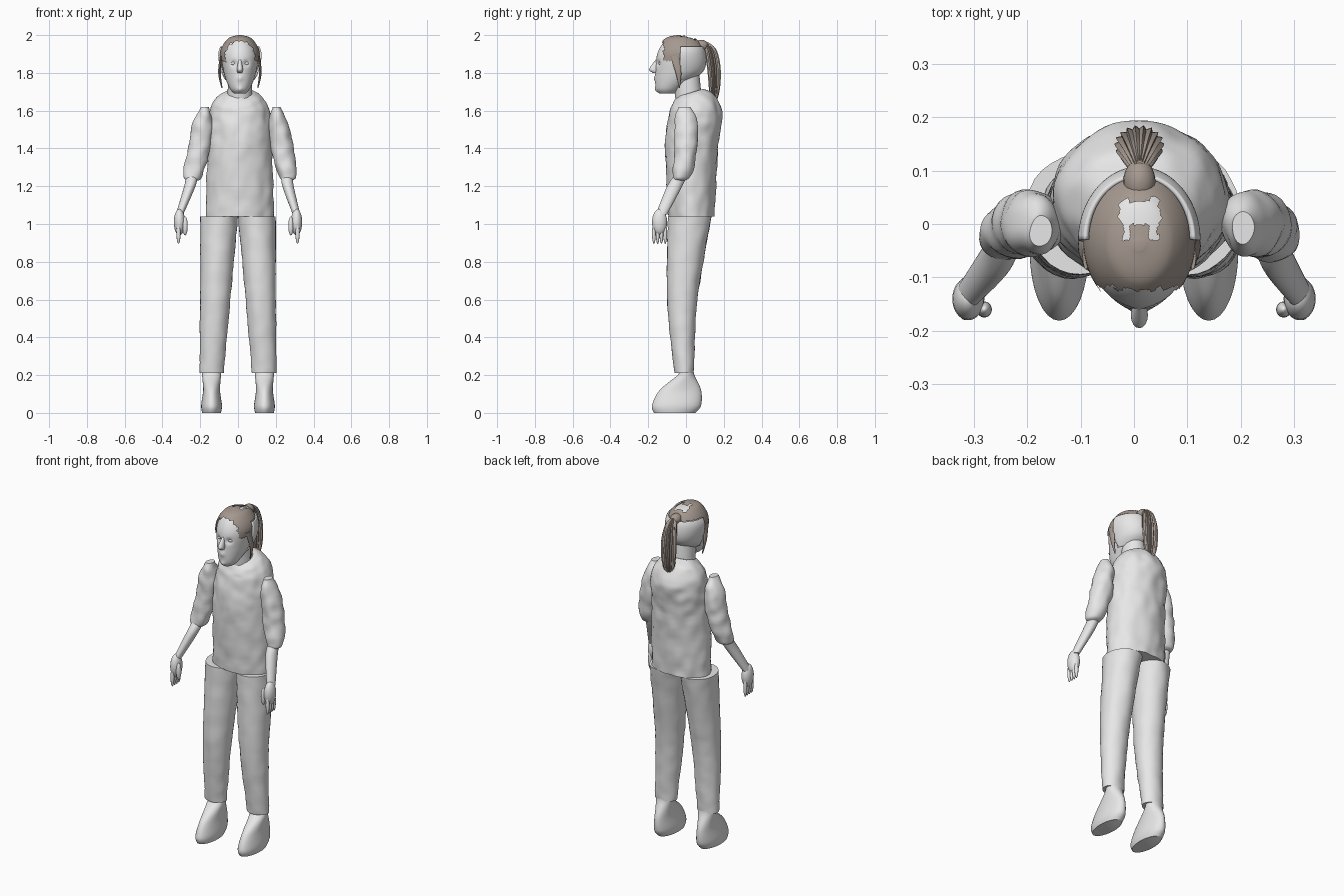
import bpy, bmesh, math
from mathutils import Vector, noise

cube = bpy.data.objects.get("Cube")
if cube:
    bpy.data.objects.remove(cube, do_unlink=True)


def material(name, colour):
    mat = bpy.data.materials.new(name)
    mat.use_nodes = True
    mat.diffuse_color = (*colour, 1)
    bsdf = next(n for n in mat.node_tree.nodes if n.type == "BSDF_PRINCIPLED")
    bsdf.inputs["Base Color"].default_value = (*colour, 1)
    return mat


GREY = material("plain grey", (.8, .8, .8))
BROWN = material("hair brown", (.38, .32, .28))
MIDDLE = .01  # the body's own centre line


def spline(rings, steps):
    """Smoothly interpolate the ring parameters."""
    rings = [Vector(ring) for ring in rings]
    last = len(rings) - 1
    for i in range(last):
        start, end = rings[i], rings[i + 1]
        leave = (end - rings[max(i - 1, 0)]) / 2
        arrive = (rings[min(i + 2, last)] - start) / 2
        for k in range(steps):
            t = k / steps
            u = 1 - t
            ease = t * t * (3 - 2 * t)
            yield start.lerp(end, ease) + leave * t * u * u - arrive * t * t * u
    yield rings[last]


def loft(name, rings, mat=GREY, sides=32, steps=8, bump=0, ribs=0, shape=None, keep=None):
    """Skin elliptical rings (x, y, z, x radius, y radius) into one part."""
    bm = bmesh.new()
    loops = []
    for x, y, z, rx, ry in spline(rings, steps):
        loop = []
        for i in range(sides):
            angle = math.tau * i / sides
            out = Vector((math.cos(angle), math.sin(angle), 0))
            flute = 1 + .1 * math.cos(ribs * angle) if ribs else 1
            co = Vector((x + flute * rx * out.x, y + flute * ry * out.y, z))
            if bump:
                co += out * bump * noise.noise(co * 18)
            if shape:
                shape(co)
            loop.append(bm.verts.new(co))
        loops.append(loop)
    for low, high in zip(loops, loops[1:]):
        for i in range(sides):
            bm.faces.new((low[i - 1], low[i], high[i], high[i - 1]))
    bm.faces.new(loops[0])
    bm.faces.new(loops[-1])
    bmesh.ops.recalc_face_normals(bm, faces=bm.faces)
    if keep:
        drop = [f for f in bm.faces if not keep(f.calc_center_median())]
        bmesh.ops.delete(bm, geom=drop, context="FACES")
    mesh = bpy.data.meshes.new(name)
    bm.to_mesh(mesh)
    bm.free()
    mesh.materials.append(mat)
    obj = bpy.data.objects.new(name, mesh)
    bpy.context.scene.collection.objects.link(obj)
    bpy.ops.object.select_all(action="DESELECT")
    obj.select_set(True)
    bpy.context.view_layer.objects.active = obj
    bpy.ops.object.shade_smooth_by_angle(angle=math.radians(50))
    return obj


def central(rings):
    return [(MIDDLE, *ring) for ring in rings]


def ellipsoid(x, y, z, rx, ry, rz, parts=10):
    """Rings of an ellipsoid, for use with a loft."""
    rings = []
    for k in range(parts + 1):
        angle = math.pi * k / parts
        width = max(math.sin(angle), .05)
        rings.append((x, y, z - rz * math.cos(angle), rx * width, ry * width))
    return rings


def mirrored(name, rings, shift=0, **options):
    """Build a part on both sides; the shift moves the upper part towards +x."""
    for side, sign in (("left", 1), ("right", -1)):
        placed = [(sign * x + shift * min(1, max(0, (z - 1.1) * 5)), y, z, rx, ry)
                  for x, y, z, rx, ry in rings]
        loft(f"{side}_{name}", placed, **options)


# Torso with a neckline that dips at the front
def neckline(co):
    co.z += (co.y - .04) * 3 * max(co.z - 1.6, 0)


loft("torso", central([
    (.03, 1.04, .18, .12), (.03, 1.4, .17, .14), (.05, 1.58, .16, .14),
    (.04, 1.66, .13, .11), (.02, 1.7, .08, .07)]),
    sides=64, steps=12, bump=.008, shape=neckline)
loft("neck", central([(.02, 1.6, .07, .07), (0, 1.8, .06, .07)]))

# Trousers and feet
mirrored("trouser_leg", [
    (.14, -.01, .21, .065, .05), (.12, -.02, .6, .08, .08),
    (.1, .02, 1.04, .1, .115)], steps=14, bump=.004)
mirrored("foot", [
    (.14, -.06, 0, .05, .11), (.14, -.05, .04, .055, .13),
    (.14, -.03, .12, .045, .11), (.14, 0, .2, .05, .045), (.14, 0, .23, .05, .04)])

# Arms: rolled sleeves, forearms and hands
mirrored("sleeve", [
    (.25, -.03, 1.23, .03, .03), (.25, -.02, 1.26, .05, .05),
    (.22, 0, 1.4, .06, .06), (.2, 0, 1.54, .05, .06),
    (.19, -.01, 1.62, .02, .03)], shift=.014, bump=.009)
mirrored("forearm", [
    (.25, -.02, 1.27, .03, .03), (.26, -.06, 1.2, .03, .04),
    (.31, -.13, 1.05, .02, .03)], shift=.01)
mirrored("palm", ellipsoid(.31, -.14, 1.01, .03, .04, .07), steps=1)
mirrored("thumb", ellipsoid(.28, -.16, .99, .014, .015, .05), steps=1)
for i, finger in enumerate(("index", "middle", "ring", "little")):
    mirrored(f"{finger}_finger",
             ellipsoid(.315, i * .02 - .17, .95, .011, .01, .055), sides=12, steps=1)

# Head, with the eye sockets, mouth and chin pushed in or out of the front
HEAD = central([
    (-.1, 1.69, .03, .04), (-.09, 1.72, .055, .07), (-.04, 1.8, .085, .122),
    (-.03, 1.9, .096, .122), (-.03, 1.97, .06, .08), (-.04, 1.99, .01, .01)])
FEATURES = ((.033, 1.85, .014), (-.033, 1.85, .014), (0, 1.77, -.007), (0, 1.71, -.007))


def face(co):
    if co.y < -.08:
        for x, z, depth in FEATURES:
            distance = math.hypot(co.x - MIDDLE - x, co.z - z)
            co.y += depth * math.exp(-(distance / .014) ** 2)


loft("head", HEAD, sides=72, steps=12, shape=face)
loft("nose", central([(-.16, 1.8, .012, .015), (-.17, 1.82, .016, .025),
                      (-.15, 1.87, .007, .01)]), sides=16)
mirrored("eye", ellipsoid(.035, -.135, 1.85, .014, .01, .009), shift=MIDDLE, steps=1)


def shell(name, grow, keep, mat):
    """Part of an enlarged copy of the skull."""
    rings = [(x, y, z + .01, rx * grow, ry * (grow + 1) / 2) for x, y, z, rx, ry in HEAD]
    return loft(name, rings, mat=mat, sides=96, steps=20, keep=keep)


# Grey band wrapped around the back of the head
def behind(c):
    return c.y > -.03 and 1.76 < c.z < 1.94


band = shell("back_head_band", 1.18, behind, GREY)
band.modifiers.new("thickness", "SOLIDIFY").thickness = .01


# Hair cap with a ragged hairline and a bare arch on the crown
def hairline(c):
    rag = .012 * noise.noise(c * 60)
    across = abs(c.x - MIDDLE)
    crown = across < .036 + rag and -.03 < c.y < .045 + rag
    fringe = across < .018 and c.y < 0
    covered = c.y < -.03 or c.z > 1.94
    return (c.y > rag - .12 and c.z > 1.865 + rag and covered
            and (fringe or not crown))


shell("hair_cap", 1.08, hairline, BROWN)
mirrored("side_strand", [(.095, -.035, 1.72, .003, .003), (.108, -.04, 1.8, .007, .015),
                         (.1, -.06, 1.89, .006, .025)],
         shift=MIDDLE, mat=BROWN, sides=12)

# Ponytail
loft("ponytail_root", ellipsoid(MIDDLE, .08, 1.945, .03, .04, .03), mat=BROWN, steps=1)
loft("ponytail", central([
    (.14, 1.61, .006, .005), (.15, 1.7, .035, .025), (.148, 1.82, .042, .033),
    (.13, 1.92, .03, .03), (.1, 1.96, .01, .02)]), mat=BROWN, sides=72, ribs=18)
